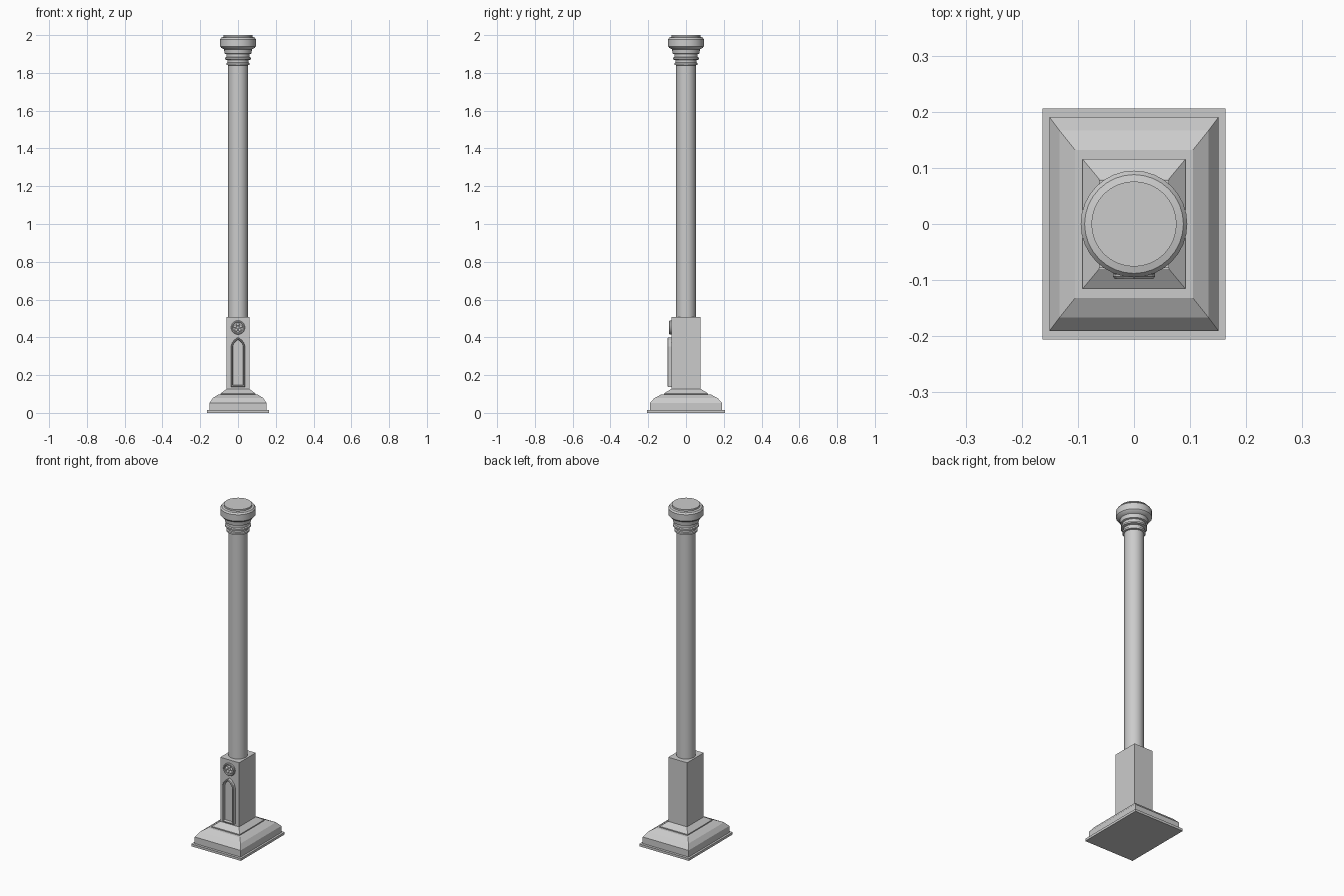
import bpy, bmesh, math
from mathutils import Matrix, Vector

if "Cube" in bpy.data.objects:
    bpy.data.objects.remove(bpy.data.objects["Cube"])


def finish(bm, name, smooth=False):
    bmesh.ops.recalc_face_normals(bm, faces=bm.faces[:])
    me = bpy.data.meshes.new(name)
    bm.to_mesh(me)
    bm.free()
    ob = bpy.data.objects.new(name, me)
    bpy.context.collection.objects.link(ob)
    if smooth:
        bpy.ops.object.select_all(action='DESELECT')
        ob.select_set(True)
        bpy.context.view_layer.objects.active = ob
        bpy.ops.object.shade_smooth_by_angle(angle=math.radians(35))
    return ob


def loft(name, rings, closed=False, smooth=False, mat=None):
    """Bridge matching point rings; cap both ends, or join last to first."""
    bm = bmesh.new()
    loops = [[bm.verts.new(p) for p in r] for r in rings]
    pairs = list(zip(loops, loops[1:] + (loops[:1] if closed else [])))
    for a, b in pairs:
        n = len(a)
        for i in range(n):
            j = (i + 1) % n
            bm.faces.new((a[i], a[j], b[j], b[i]))
    if not closed:
        bm.faces.new(loops[0])
        bm.faces.new(loops[-1])
    if mat:
        bm.transform(mat)
    return finish(bm, name, smooth)


def rect(hx, hy, z):
    return [(-hx, -hy, z), (hx, -hy, z), (hx, hy, z), (-hx, hy, z)]


def circle(r, z, n=32):
    return [(r * math.cos(math.tau * i / n), r * math.sin(math.tau * i / n), z)
            for i in range(n)]


# Stepped rectangular base with convex shoulder
loft("base_plinth", [rect(*p) for p in [
    (.163, .206, 0), (.163, .206, .014), (.151, .191, .014), (.151, .191, .053),
    (.133, .167, .079), (.105, .132, .097), (.092, .116, .097),
    (.092, .116, .103), (.062, .08, .126)]])

# Rectangular pedestal
loft("pedestal", [rect(.062, .078, .115), rect(.062, .078, .507)])

# Round shaft
loft("shaft", [circle(.052, .5), circle(.052, 1.93)], smooth=True)

# Collar rings and capital
loft("capital", [circle(*p) for p in [
    (.052, 1.84), (.062, 1.842), (.062, 1.852), (.056, 1.855), (.056, 1.868),
    (.070, 1.871), (.070, 1.880), (.062, 1.883), (.062, 1.899),
    (.071, 1.902), (.074, 1.925), (.088, 1.932), (.095, 1.94),
    (.095, 1.978), (.088, 1.987), (.076, 1.99), (.076, 2.0)]], smooth=True)


# Pointed-arch frame on the pedestal front
def arch(d, y):
    w, bottom, spring, apex = .037 - d, .138 + d, .352, .400 - d * 1.25
    side = [(w, bottom), (w, spring), (w * .86, spring + (apex - spring) * .38),
            (w * .5, spring + (apex - spring) * .73)]
    pts = side + [(0, apex)] + [(-x, z) for x, z in reversed(side)]
    return [(x, y, z) for x, z in pts]


loft("arch_frame", [arch(0, -.076), arch(0, -.094), arch(.003, -.098),
                    arch(.007, -.098), arch(.010, -.083), arch(.010, -.076)],
     closed=True)
loft("arch_panel", [arch(.009, -.076), arch(.009, -.083)])

# Round medallion: raised rim, back disc, five-petal rosette
face = Matrix.Translation((0, -.077, .452)) @ Matrix.Rotation(math.pi / 2, 4, 'X')
loft("medallion_rim", [circle(*p) for p in [
    (.037, -.002), (.037, .009), (.034, .013), (.030, .013), (.027, .009),
    (.027, -.002)]], closed=True, smooth=True, mat=face)
loft("medallion_disc", [circle(.028, -.002), circle(.028, .005)], mat=face)
bm = bmesh.new()
spots = [(0, 0, .007)] + [
    (.016 * math.cos(a), .016 * math.sin(a), .0085)
    for a in (math.pi / 2 + math.tau * i / 5 for i in range(5))]
for x, y, r in spots:
    bmesh.ops.create_uvsphere(
        bm, u_segments=12, v_segments=8, radius=r,
        matrix=face @ Matrix.Translation((x, y, .004)) @ Matrix.Diagonal((1, 1, .8, 1)))
finish(bm, "rosette", smooth=True)
